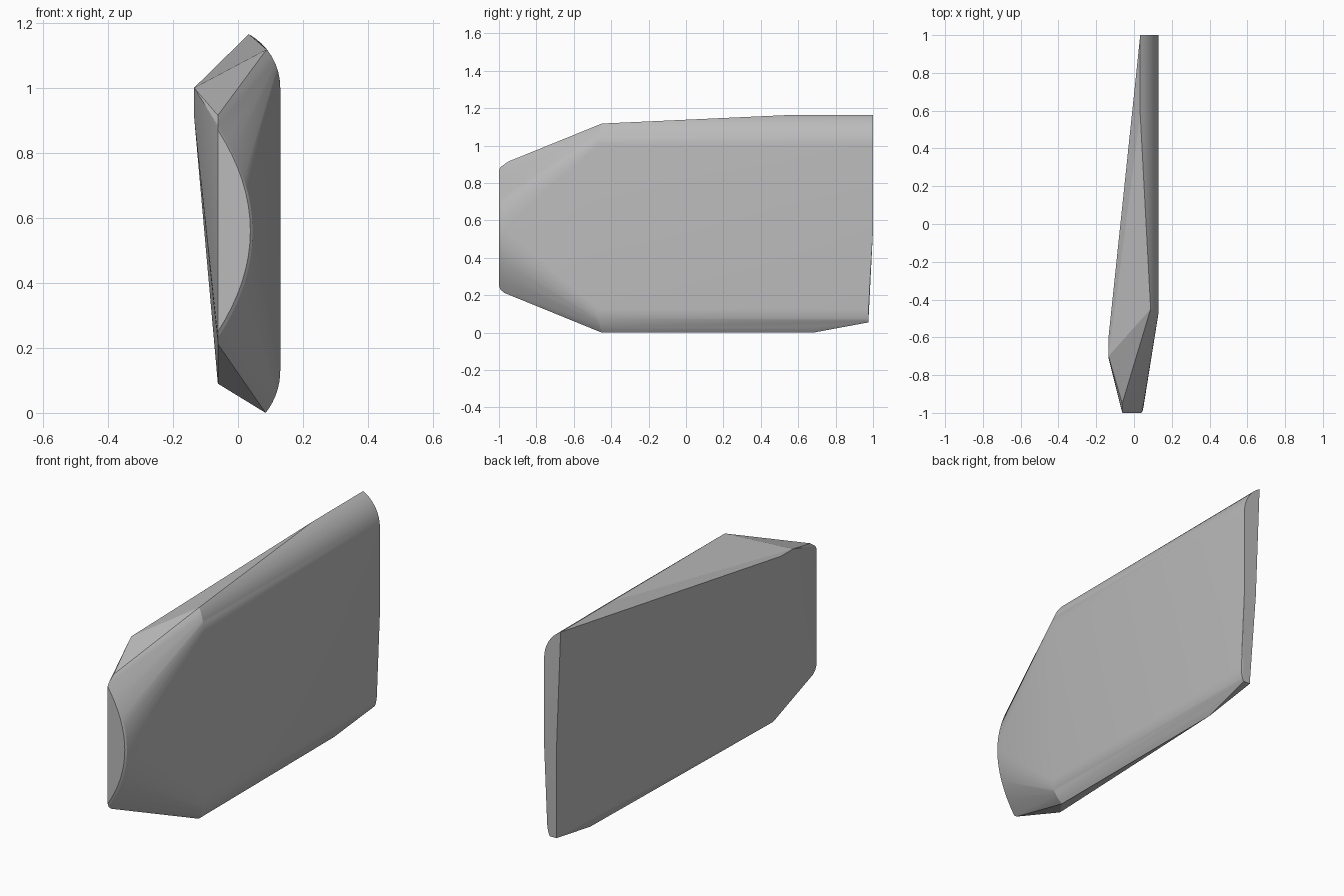
import bpy, bmesh, math

if "Cube" in bpy.data.objects:
    bpy.data.objects.remove(bpy.data.objects["Cube"])

grey = bpy.data.materials.new("plain grey")
grey.diffuse_color = (0.5, 0.5, 0.5, 1)
grey.use_nodes = True
grey.node_tree.nodes["Principled BSDF"].inputs["Base Color"].default_value = grey.diffuse_color


def arc(p, q, bulge, n):
    """Points (x, z) from p to q along an ellipse quarter; bulge picks the corner side."""
    out = []
    for i in range(n + 1):
        t = bulge[0] + (bulge[1] - bulge[0]) * i / n
        out.append((p, q, t))
    return out


def rounded(edge_x, edge_z, side_z, a0, n=8):
    """Curved edge: from the outer ridge to the flat side at x = 0.13."""
    pts = []
    r = 0.13 - edge_x
    for i in range(n + 1):
        a = a0 * (1 - i / n)
        x = 0.13 - r * (1 - math.cos(a)) / (1 - math.cos(a0))
        z = side_z + (edge_z - side_z) * math.sin(a) / math.sin(a0)
        pts.append((x, z))
    return pts


pts = []
# top rounded edge: full at the back, shorter at the front
top_full = rounded(0.033, 1.165, 1.0, math.radians(62))
for x, z in top_full:
    pts += [(x, 1.0, z), (x, 0.58, z)]
for x, z in rounded(0.088, 1.118, 1.0, math.radians(42)):
    pts.append((x, -0.45 - 0.02 * (x - 0.088) / 0.042, z))

# bottom rounded edge
for x, z in rounded(0.085, 0.0, 0.13, math.radians(40)):
    pts += [(x, -0.45 - 0.02 * (x - 0.085) / 0.045, z), (x, 0.68, z)]
    pts.append((x, 0.975, max(z, 0.055)))
pts.append((0.075, 0.975, 0.055))

# slightly tilted back end
pts += [(0.13, 1.0, 0.55), (0.057, 1.0, 0.55)]

# front end: bowed outline with a small softened rim
for y, lo, hi, depth in ((-1.0, 0.25, 0.87, 0.10), (-0.992, 0.23, 0.885, 0.107),
                         (-0.97, 0.212, 0.90, 0.112)):
    for i in range(17):
        u = -1 + i / 8
        pts.append((-0.062 + depth * (1 - u * u), y, (lo + hi) / 2 + u * (hi - lo) / 2))
pts.append((-0.062, -0.95, 0.915))

# swept corners of the inner side
pts += [(-0.135, -0.60, 1.0), (-0.135, -0.70, 1.0), (-0.135, -0.71, 0.91),
        (-0.062, -0.64, 0.09)]

# skin all sections
bm = bmesh.new()
for p in pts:
    bm.verts.new(p)
bmesh.ops.remove_doubles(bm, verts=bm.verts, dist=0.0005)
res = bmesh.ops.convex_hull(bm, input=bm.verts)
junk = {g for g in res["geom_interior"] + res["geom_unused"] if isinstance(g, bmesh.types.BMVert)}
bmesh.ops.delete(bm, geom=list(junk), context='VERTS')
bmesh.ops.dissolve_limit(bm, angle_limit=math.radians(0.5), verts=bm.verts, edges=bm.edges)
bmesh.ops.recalc_face_normals(bm, faces=bm.faces)
mesh = bpy.data.meshes.new("slab_body")
bm.to_mesh(mesh)
bm.free()
mesh.materials.append(grey)
body = bpy.data.objects.new("slab_body", mesh)
bpy.context.collection.objects.link(body)
bpy.context.view_layer.objects.active = body
body.select_set(True)
bpy.ops.object.shade_smooth_by_angle(angle=math.radians(20))
